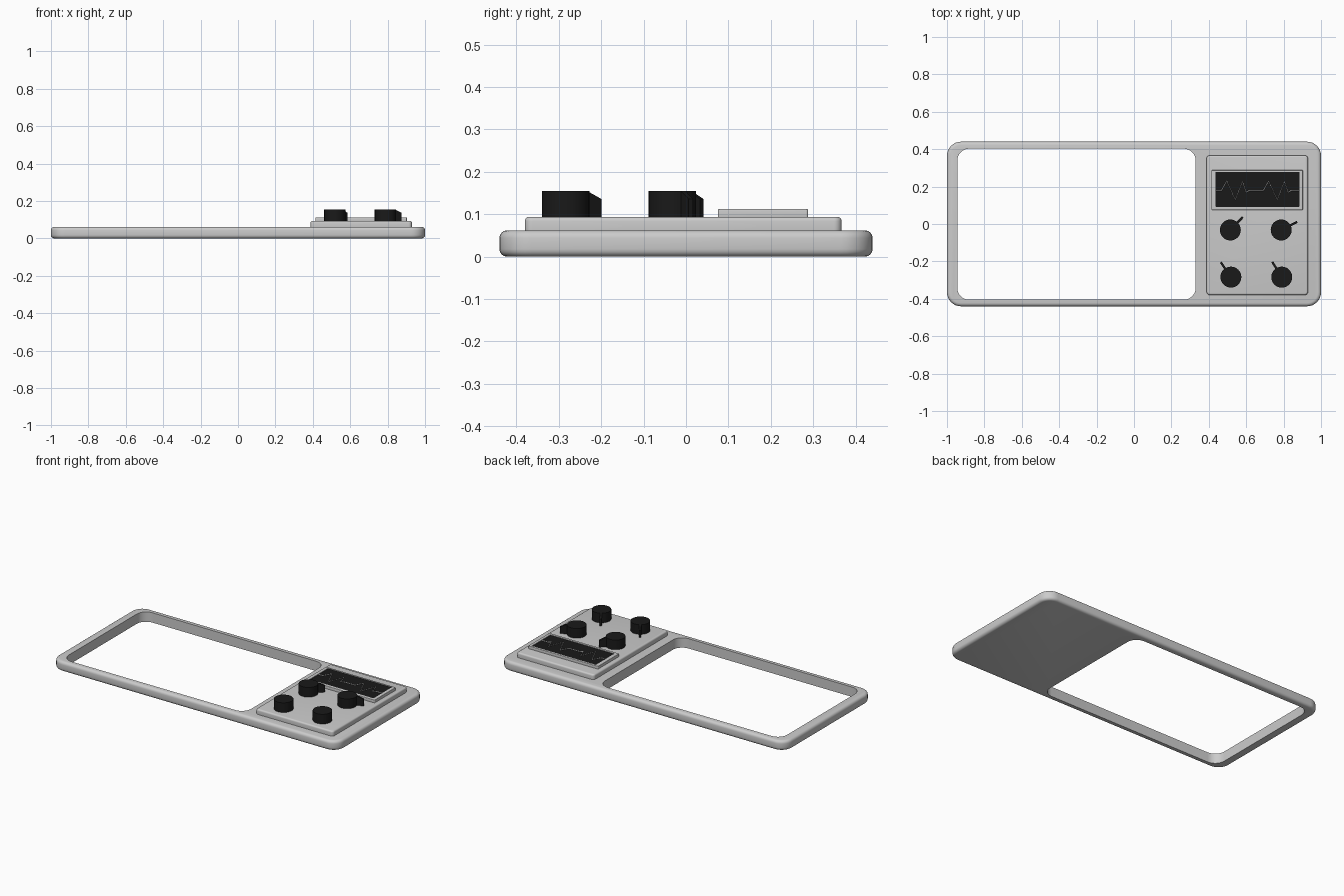
import bpy, bmesh, math

if "Cube" in bpy.data.objects:
    bpy.data.objects.remove(bpy.data.objects["Cube"])

black = bpy.data.materials.new("black")
black.diffuse_color = (0.01, 0.01, 0.01, 1)
black.use_nodes = True
black.node_tree.nodes["Principled BSDF"].inputs["Base Color"].default_value = black.diffuse_color


def select(ob):
    bpy.ops.object.select_all(action='DESELECT')
    ob.select_set(True)
    bpy.context.view_layer.objects.active = ob


def finish(ob, mat=None):
    """Apply modifiers, shade and colour."""
    select(ob)
    bpy.ops.object.convert(target='MESH')
    ob = bpy.context.object
    bpy.ops.object.shade_smooth_by_angle(angle=math.radians(35))
    if mat:
        ob.data.materials.append(mat)
    return ob


def prism(name, pts, vec):
    """Extrude a closed outline along vec."""
    bm = bmesh.new()
    face = bm.faces.new([bm.verts.new(p) for p in pts])
    ext = bmesh.ops.extrude_face_region(bm, geom=[face])
    moved = [g for g in ext["geom"] if isinstance(g, bmesh.types.BMVert)]
    bmesh.ops.translate(bm, verts=moved, vec=vec)
    bmesh.ops.recalc_face_normals(bm, faces=bm.faces)
    me = bpy.data.meshes.new(name)
    bm.to_mesh(me)
    bm.free()
    ob = bpy.data.objects.new(name, me)
    bpy.context.collection.objects.link(ob)
    return ob


def slab(name, x0, x1, y0, y1, z0, z1, r, bevel=0):
    """Rounded-corner plate with optionally rounded rims."""
    pts = []
    corners = [(x1 - r, y1 - r), (x0 + r, y1 - r), (x0 + r, y0 + r), (x1 - r, y0 + r)]
    for i, (cx, cy) in enumerate(corners):
        for k in range(9):
            a = math.radians(90 * i + 90 * k / 8)
            pts.append((cx + r * math.cos(a), cy + r * math.sin(a), z0))
    ob = prism(name, pts, (0, 0, z1 - z0))
    if bevel:
        m = ob.modifiers.new("rim", 'BEVEL')
        m.width, m.segments = bevel, 4
        m.limit_method, m.angle_limit = 'ANGLE', math.radians(60)
    return ob


def cut(ob, cutter):
    cutter.hide_render = True
    m = ob.modifiers.new("opening", 'BOOLEAN')
    m.operation, m.solver, m.object = 'DIFFERENCE', 'EXACT', cutter
    finish(ob)
    bpy.data.objects.remove(cutter)


# Base frame with the large opening
base = slab("base_frame", -1, 1, -0.44, 0.44, 0, 0.062, 0.075, 0.018)
cut(base, slab("opening_cutter", -0.945, 0.33, -0.405, 0.403, -0.1, 0.2, 0.065))

# Raised control panel
finish(slab("control_panel", 0.388, 0.93, -0.38, 0.367, 0.045, 0.094, 0.018, 0.01))

# Display: bezel, recessed screen, waveform
bezel = slab("screen_bezel", 0.414, 0.903, 0.075, 0.288, 0.09, 0.112, 0.005, 0.003)
cut(bezel, slab("screen_cutter", 0.436, 0.884, 0.092, 0.278, 0.102, 0.2, 0.002))
finish(slab("screen", 0.435, 0.885, 0.091, 0.279, 0.1, 0.109, 0.002), black)

beat = [(0, 0), (0.028, 0.05), (0.074, -0.05), (0.112, 0.048), (0.132, -0.01), (0.15, 0.0)]
wave = [(0.438, 0.18)]
for start in (0.468, 0.692):
    wave += [(start + x, 0.18 + y) for x, y in beat]
wave.append((0.882, 0.18))
cu = bpy.data.curves.new("waveform", 'CURVE')
cu.dimensions = '3D'
cu.bevel_depth, cu.bevel_resolution = 0.003, 1
sp = cu.splines.new('POLY')
sp.points.add(len(wave) - 1)
for p, (x, y) in zip(sp.points, wave):
    p.co = (x, y, 0.11, 1)
trace = bpy.data.objects.new("waveform", cu)
bpy.context.collection.objects.link(trace)
finish(trace)

# Four knobs with sloped pointers
knobs = [(0.515, -0.032, 46), (0.787, -0.032, 27), (0.518, -0.284, 124), (0.79, -0.284, 122)]
Z0, Z1, R = 0.092, 0.155, 0.056
side = [(0, Z0), (0.096, Z0), (0.096, 0.136), (R, Z1), (0, Z1)]
for n, (x, y, ang) in enumerate(knobs, 1):
    bpy.ops.mesh.primitive_cylinder_add(vertices=32, radius=R, depth=Z1 - Z0,
                                        location=(x, y, (Z0 + Z1) / 2))
    knob = bpy.context.object
    knob.name = f"knob_{n}"
    finish(knob, black)
    pointer = prism(f"knob_pointer_{n}", [(u, -0.006, w) for u, w in side], (0, 0.012, 0))
    pointer.location = (x, y, 0)
    pointer.rotation_euler.z = math.radians(ang)
    pointer.data.materials.append(black)
